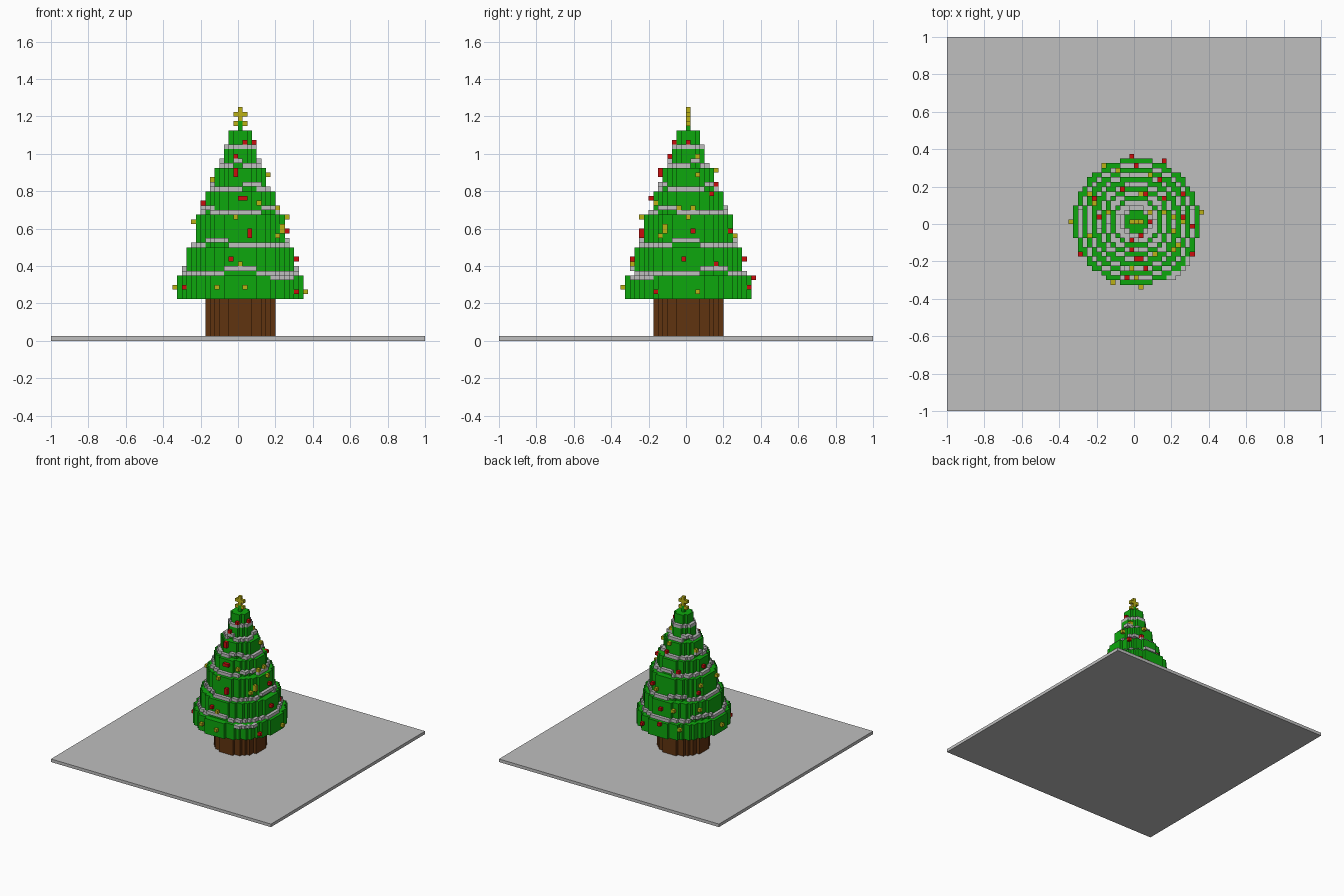
import bpy, math

V = 0.025  # edge length of one block

cube = bpy.data.objects.get("Cube")
if cube:
    bpy.data.objects.remove(cube, do_unlink=True)


def material(name, rgb):
    m = bpy.data.materials.new(name)
    m.use_nodes = True
    m.diffuse_color = (*rgb, 1)
    m.node_tree.nodes["Principled BSDF"].inputs["Base Color"].default_value = (*rgb, 1)
    return m


GREEN = material("leaf green", (0.004, 0.39, 0.004))
GREY = material("silver grey", (0.52, 0.52, 0.52))
BROWN = material("bark brown", (0.117, 0.033, 0.005))
RED = material("bauble red", (0.6, 0.004, 0.004))
GOLD = material("gold", (0.5, 0.44, 0.008))

# Corners of each block side, keyed by its outward direction
SIDES = {
    (1, 0, 0): [(1, 0, 0), (1, 1, 0), (1, 1, 1), (1, 0, 1)],
    (-1, 0, 0): [(0, 0, 0), (0, 0, 1), (0, 1, 1), (0, 1, 0)],
    (0, 1, 0): [(0, 1, 0), (0, 1, 1), (1, 1, 1), (1, 1, 0)],
    (0, -1, 0): [(0, 0, 0), (1, 0, 0), (1, 0, 1), (0, 0, 1)],
    (0, 0, 1): [(0, 0, 1), (1, 0, 1), (1, 1, 1), (0, 1, 1)],
    (0, 0, -1): [(0, 0, 0), (0, 1, 0), (1, 1, 0), (1, 0, 0)],
}


def blocks(name, cells, mat):
    """One mesh from the exposed sides of a set of grid blocks."""
    index, faces = {}, []
    for c in sorted(cells):
        for d, corners in SIDES.items():
            if tuple(a + b for a, b in zip(c, d)) in cells:
                continue
            faces.append([index.setdefault(tuple(a + b for a, b in zip(c, p)), len(index))
                          for p in corners])
    mesh = bpy.data.meshes.new(name)
    mesh.from_pydata([tuple(a * V for a in p) for p in index], [], faces)
    mesh.materials.append(mat)
    ob = bpy.data.objects.new(name, mesh)
    bpy.context.collection.objects.link(ob)
    return ob


def disc(r):
    return {(x, y) for x in range(-r, r + 1) for y in range(-r, r + 1)
            if x * x + y * y <= (r + 0.5) ** 2}


def column(r, low, high):
    return {(x, y, z) for x, y in disc(r) for z in range(low, high)}


# Ground plate
bpy.ops.mesh.primitive_cube_add(size=1, location=(0, 0, V / 2))
plate = bpy.context.object
plate.name = "ground_plate"
plate.scale = (2, 2, V)
plate.data.materials.append(GREY)

# Trunk and stepped foliage: radius, bottom, top
blocks("trunk", column(7, 1, 9), BROWN)
TIERS = [(13, 9, 14), (11, 14, 20), (9, 20, 27), (7, 27, 32),
         (5, 32, 37), (3, 37, 41), (2, 41, 45), (0, 45, 47)]
for n, (r, low, high) in enumerate(TIERS, 1):
    blocks(f"foliage_tier_{n}", column(r, low, high), GREEN)

# Garlands lie on each ledge against the next tier, with raised stretches
for n in range(6):
    top, inner = TIERS[n][2], TIERS[n + 1][0]
    cells = set()
    for x, y in disc(inner + 1) - disc(inner):
        wave = math.sin(3 * math.atan2(y, x) + 1.7 * n)
        cells.add((x, y, top + (1 if wave > 0.65 and n < 5 else 0)))
    if n == 0:  # loose stretch hanging over the lowest edge
        cells |= {(x, y, top - 1) for x, y in disc(14) - disc(13)
                  if -65 < math.degrees(math.atan2(y, x)) < -35}
    blocks(f"garland_{n + 1}", cells, GREY)

# Baubles: sideways position and height on each side of the tree
RED_SPOTS = {
    "front": [(1, 42), (-1, 38), (-1, 39), (-1, 35), (-1, 36), (0, 30), (1, 30),
              (2, 22), (2, 23), (-2, 17)],
    "right": [(0, 42), (-3, 32), (5, 31), (1, 23), (-6, 20), (-1, 17), (6, 16), (-7, 10)],
    "back": [(-1, 13), (0, 17), (2, 33), (-3, 28), (5, 23), (6, 11)],
    "left": [(-1, 14), (1, 29), (-4, 14), (5, 22), (-7, 11)],
}
GOLD_SPOTS = {
    "front": [(4, 29), (-1, 26), (1, 11), (-5, 11), (0, 16), (0, 15)],
    "right": [(2, 39), (2, 35), (-2, 28), (1, 28), (0, 26), (-5, 24), (-5, 23),
              (-6, 22), (2, 10)],
    "back": [(-7, 12), (3, 22), (-4, 17), (1, 36)],
    "left": [(0, 11), (2, 34), (-3, 25), (4, 24), (6, 17)],
}
PLACE = {"front": lambda u, d: (u, -d), "back": lambda u, d: (u, d),
         "right": lambda u, d: (d, u), "left": lambda u, d: (-d, u)}


def baubles(name, spots, mat):
    cells = set()
    for side, places in spots.items():
        for u, z in places:
            r = next(t[0] for t in TIERS if t[1] <= z < t[2])
            depth = int(math.sqrt((r + 0.5) ** 2 - u * u)) + 1
            cells.add((*PLACE[side](u, depth), z))
    blocks(name, cells, mat)


baubles("red_baubles", RED_SPOTS, RED)
baubles("gold_baubles", GOLD_SPOTS, GOLD)

# Star on the tip
blocks("star", {(0, 0, 47), (-1, 0, 48), (0, 0, 48), (1, 0, 48), (0, 0, 49),
                (-1, 0, 46), (1, 0, 46)}, GOLD)
